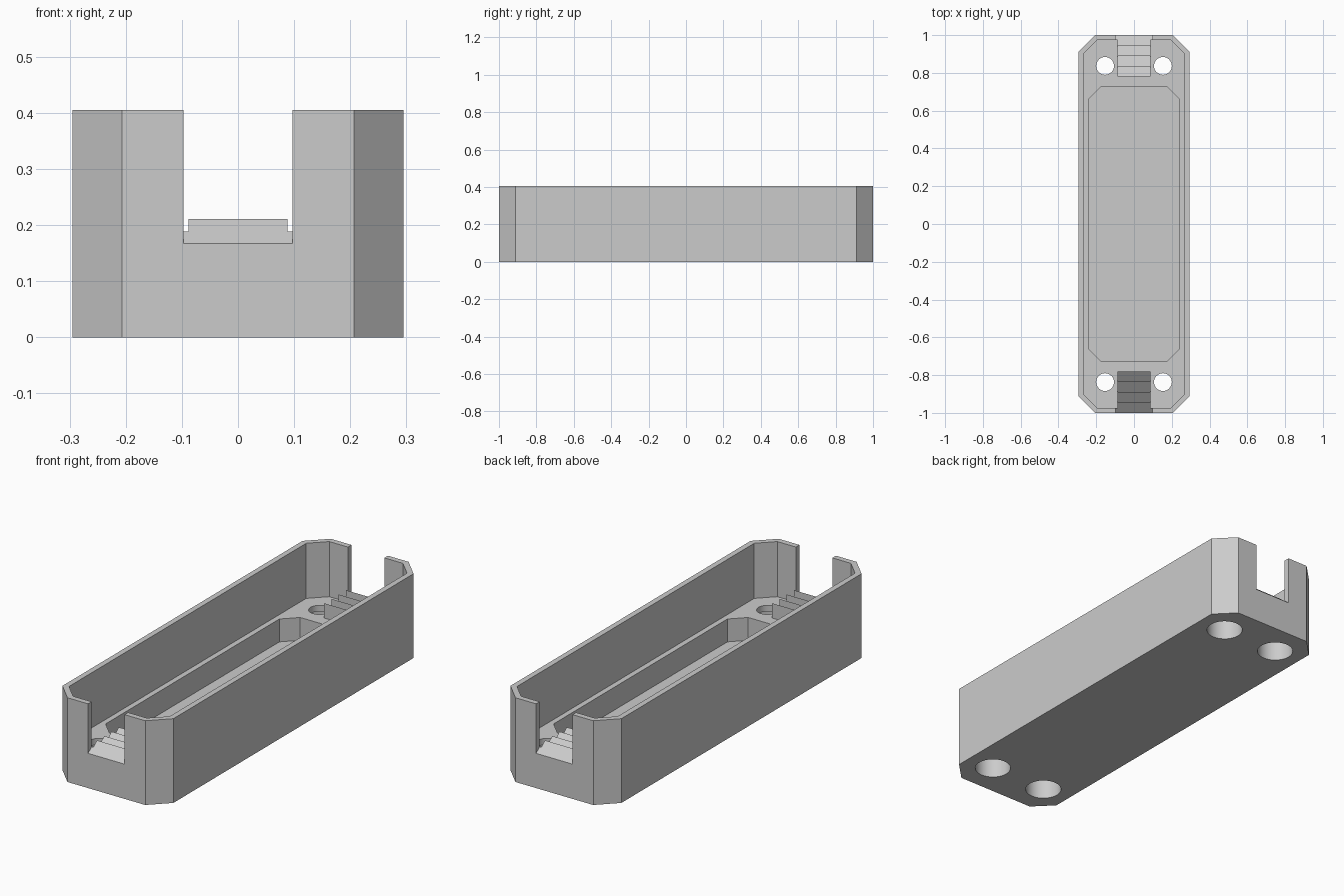
import bpy, bmesh, math

cube = bpy.data.objects.get("Cube")
if cube:
    bpy.data.objects.remove(cube, do_unlink=True)

grey = bpy.data.materials.new("light_grey")
grey.use_nodes = True
COLOR = (0.6, 0.6, 0.6, 1)
grey.diffuse_color = COLOR
grey.node_tree.nodes["Principled BSDF"].inputs["Base Color"].default_value = COLOR

HEIGHT, FLOOR, WALL = 0.405, 0.14, 0.027
HALF_X, HALF_Y, CHAMFER = 0.295, 1.0, 0.088
SILL, TOOTH_RISE, TOOTH_RUN = 0.167, 0.044, 0.055


def extrude(name, points, offset):
    """Closed profile extruded along an offset vector."""
    bm = bmesh.new()
    face = bm.faces.new([bm.verts.new(p) for p in points])
    geom = bmesh.ops.extrude_face_region(bm, geom=[face])["geom"]
    moved = [v for v in geom if isinstance(v, bmesh.types.BMVert)]
    bmesh.ops.translate(bm, verts=moved, vec=offset)
    bmesh.ops.recalc_face_normals(bm, faces=bm.faces)
    mesh = bpy.data.meshes.new(name)
    bm.to_mesh(mesh)
    bm.free()
    mesh.materials.append(grey)
    obj = bpy.data.objects.new(name, mesh)
    bpy.context.collection.objects.link(obj)
    return obj


def octagon(name, hx, hy, c, z0, z1):
    """Rectangular block with chamfered vertical corners."""
    pts = [(hx, hy - c), (hx - c, hy), (c - hx, hy), (-hx, hy - c),
           (-hx, c - hy), (c - hx, -hy), (hx - c, -hy), (hx, c - hy)]
    return extrude(name, [(x, y, z0) for x, y in pts], (0, 0, z1 - z0))


def cylinder(name, x, y, r, z0, z1, sides=48):
    ring = [math.tau * i / sides for i in range(sides)]
    pts = [(x + r * math.cos(a), y + r * math.sin(a), z0) for a in ring]
    return extrude(name, pts, (0, 0, z1 - z0))


def cut(target, cutter):
    """Subtract the cutter and discard it."""
    mod = target.modifiers.new("cut", "BOOLEAN")
    mod.operation, mod.solver, mod.object = "DIFFERENCE", "EXACT", cutter
    bpy.context.view_layer.objects.active = target
    bpy.ops.object.modifier_apply(modifier=mod.name)
    bpy.data.objects.remove(cutter, do_unlink=True)


# Tray body with main cavity and deeper floor pocket
tray = octagon("tray", HALF_X, HALF_Y, CHAMFER, 0, HEIGHT)
inner_chamfer = CHAMFER - WALL * (2 - math.sqrt(2))
cut(tray, octagon("cavity", HALF_X - WALL, HALF_Y - WALL, inner_chamfer, FLOOR, 0.6))
cut(tray, octagon("pocket", 0.242, 0.725, 0.065, 0.03, 0.3))

# Cable slots through both end walls
for end in (-1, 1):
    y0, y1 = end * 0.95, end * 1.1
    slot = [(-0.097, y0, SILL), (0.097, y0, SILL), (0.097, y1, SILL), (-0.097, y1, SILL)]
    cut(tray, extrude("slot", slot, (0, 0, 0.5)))

# Screw holes, counterbored from below
for sx in (-1, 1):
    for sy in (-1, 1):
        x, y = sx * 0.153, sy * 0.837
        cut(tray, cylinder("bore", x, y, 0.082, -0.1, FLOOR - 0.03))
        cut(tray, cylinder("hole", x, y, 0.047, -0.1, 0.3))

# Ramped sills in the slots and sawtooth cable grips behind them
slope = TOOTH_RISE / TOOTH_RUN
for end, label in ((-1, "front"), (1, "back")):
    wall_y, wall_z = HALF_Y - WALL, SILL + WALL * slope
    ramp = [(HALF_Y, SILL), (wall_y, wall_z), (wall_y, SILL)]
    extrude(label + "_sill", [(-0.097, end * y, z) for y, z in ramp], (0.194, 0, 0))

    saw = [(wall_y, FLOOR), (wall_y, wall_z)]
    for i in range(1, 5):
        y = HALF_Y - i * TOOTH_RUN
        saw.append((y, SILL + TOOTH_RISE))
        saw.append((y, SILL if i < 4 else FLOOR))
    extrude(label + "_cable_grip", [(-0.088, end * y, z) for y, z in saw], (0.176, 0, 0))

# Smooth the round holes, keep every edge sharp
bpy.ops.object.select_all(action="DESELECT")
tray.select_set(True)
bpy.context.view_layer.objects.active = tray
bpy.ops.object.shade_smooth_by_angle(angle=math.radians(30))
